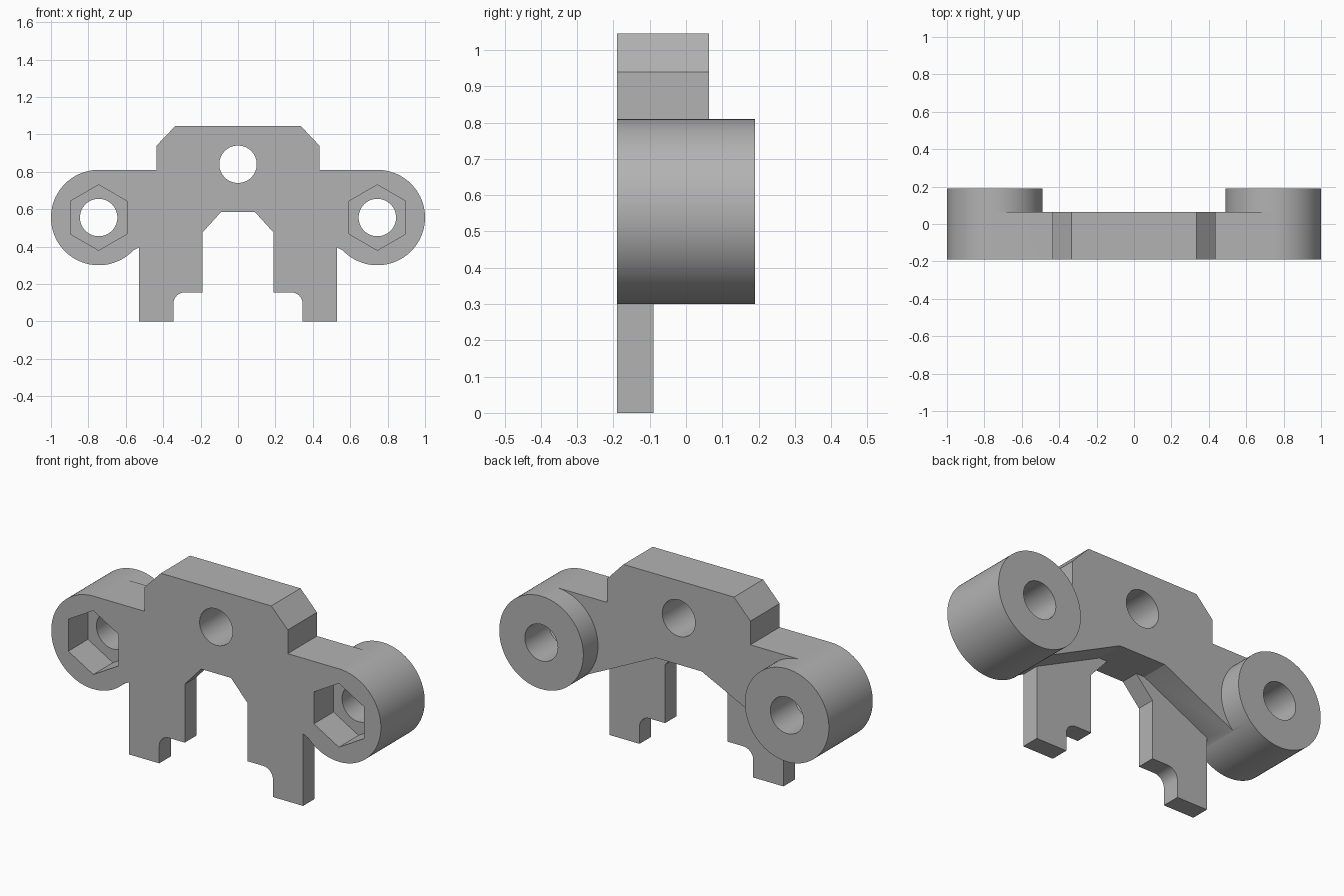
import bpy, bmesh, math
from mathutils import Matrix

cube = bpy.data.objects.get("Cube")
if cube:
    bpy.data.objects.remove(cube, do_unlink=True)

grey = bpy.data.materials.new("plain grey")
grey.use_nodes = True
colour = (0.45, 0.45, 0.45, 1)
grey.diffuse_color = colour
grey.node_tree.nodes["Principled BSDF"].inputs["Base Color"].default_value = colour

FRONT, BODY_BACK, LEG_BACK, BOSS_BACK = -0.19, 0.063, -0.09, 0.19
BOSS_X, BOSS_Z, BOSS_R, HOLE_R = 0.745, 0.555, 0.255, 0.1


def prism(name, outline, y0, y1):
    """Extrude an (x, z) outline from y0 to y1."""
    bm = bmesh.new()
    face = bm.faces.new([bm.verts.new((x, y0, z)) for x, z in outline])
    grown = bmesh.ops.extrude_face_region(bm, geom=[face])["geom"]
    bmesh.ops.translate(bm, vec=(0, y1 - y0, 0),
                        verts=[v for v in grown if isinstance(v, bmesh.types.BMVert)])
    bmesh.ops.recalc_face_normals(bm, faces=bm.faces)
    mesh = bpy.data.meshes.new(name)
    bm.to_mesh(mesh)
    bm.free()
    mesh.materials.append(grey)
    obj = bpy.data.objects.new(name, mesh)
    bpy.context.collection.objects.link(obj)
    return obj


def circle(x, z, r, sides, start=0.0):
    return [(x + r * math.cos(start + math.tau * i / sides),
             z + r * math.sin(start + math.tau * i / sides)) for i in range(sides)]


def mirrored(points):
    return [(-x, z) for x, z in points]


# Thick body with chamfered top and sloping underside
half = [(0.14, 0.585), (0.6, 0.36), (BOSS_X, BOSS_Z), (BOSS_X, 0.81),
        (0.435, 0.81), (0.435, 0.94), (0.335, 1.045)]
bracket = prism("bracket", half + mirrored(half)[::-1], FRONT, BODY_BACK)

# Thin leg with a rounded notch at its foot
notch = [(0.285 + 0.06 * math.cos(a), 0.095 + 0.06 * math.sin(a))
         for a in (math.pi / 2 * i / 8 for i in range(8, -1, -1))]
leg = [(0.528, 0), (0.528, 0.48), (0.3, 0.64), (0.09, 0.64), (0.09, 0.585),
       (0.19, 0.475), (0.19, 0.155)] + notch + [(0.345, 0)]

added, cutters = [], []
for side, s in (("left", 1), ("right", -1)):
    x = s * BOSS_X
    added.append(prism(side + "_leg", leg if s > 0 else mirrored(leg), FRONT, LEG_BACK))
    added.append(prism(side + "_boss", circle(x, BOSS_Z, BOSS_R, 96), FRONT, BOSS_BACK))
    cutters.append(prism(side + "_bolt_hole", circle(x, BOSS_Z, HOLE_R, 64), -0.3, 0.3))
    cutters.append(prism(side + "_nut_pocket",
                         circle(x, BOSS_Z, 0.175, 6, math.pi / 2), -0.3, FRONT + 0.17))
cutters.append(prism("centre_hole", circle(0, 0.84, HOLE_R, 64), -0.3, 0.3))

# Join the solids, then cut the holes
for operation, parts in (("UNION", added), ("DIFFERENCE", cutters)):
    for part in parts:
        mod = bracket.modifiers.new(part.name, "BOOLEAN")
        mod.operation, mod.object, mod.solver = operation, part, "EXACT"
bpy.context.view_layer.update()
final = bpy.data.meshes.new_from_object(
    bracket.evaluated_get(bpy.context.evaluated_depsgraph_get()))
bracket.modifiers.clear()
bracket.data = final
for part in added + cutters:
    bpy.data.objects.remove(part, do_unlink=True)

# Smooth the round walls, keep edges sharp
bpy.ops.object.select_all(action="DESELECT")
bracket.select_set(True)
bpy.context.view_layer.objects.active = bracket
bpy.ops.object.shade_smooth_by_angle(angle=math.radians(25))
